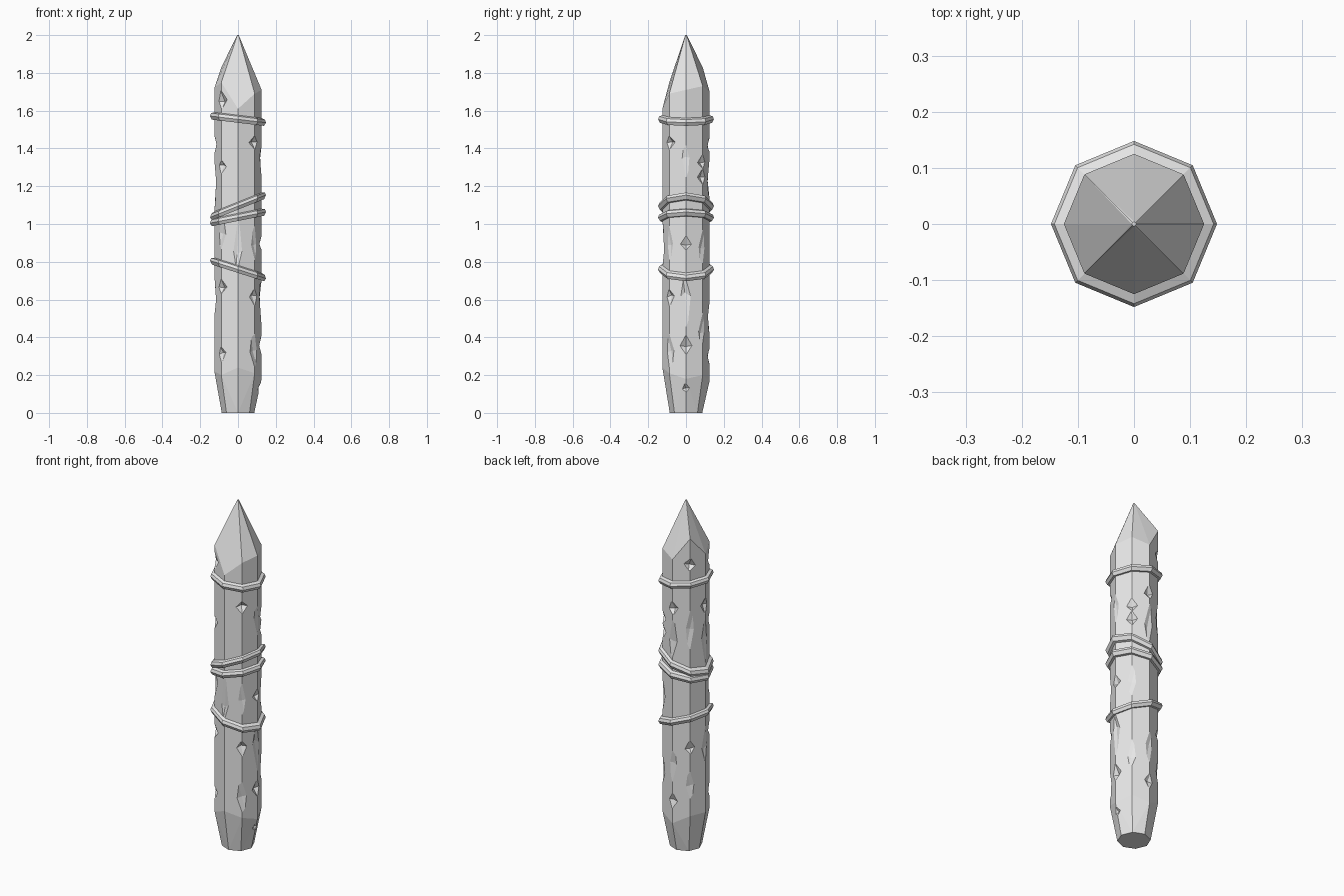
import bpy, bmesh, math, random
from mathutils import Matrix, Vector

random.seed(4)
SIDES = 8
POLE_R = 0.125

cube = bpy.data.objects.get("Cube")
if cube:
    bpy.data.objects.remove(cube, do_unlink=True)

grey = bpy.data.materials.new("plain grey")
grey.use_nodes = True
grey.diffuse_color = (0.8, 0.8, 0.8, 1)
grey.node_tree.nodes["Principled BSDF"].inputs["Base Color"].default_value = (0.8, 0.8, 0.8, 1)


def make_object(name, bm):
    bmesh.ops.recalc_face_normals(bm, faces=bm.faces)
    mesh = bpy.data.meshes.new(name)
    bm.to_mesh(mesh)
    bm.free()
    mesh.materials.append(grey)
    obj = bpy.data.objects.new(name, mesh)
    bpy.context.collection.objects.link(obj)
    return obj


def corner(i, r, z):
    a = math.tau * i / SIDES
    return Vector((r * math.cos(a), r * math.sin(a), z))


def bridge(bm, low, high):
    for i in range(SIDES):
        j = (i + 1) % SIDES
        bm.faces.new((low[i], low[j], high[j], high[i]))


# Eight-sided post with a tapered foot and an unevenly sharpened point
foot_z = [0.18, 0.2, 0.17, 0.22, 0.22, 0.2, 0.24, 0.21]
shoulder_z = [1.71, 1.73, 1.70, 1.83, 1.72, 1.75, 1.61, 1.69]
bm = bmesh.new()
rings = []
for radius, heights in ((0.086, [0] * SIDES), (POLE_R, foot_z),
                        (POLE_R, shoulder_z), (0.004, [2] * SIDES)):
    rings.append([bm.verts.new(corner(i, radius, heights[i])) for i in range(SIDES)])
for low, high in zip(rings, rings[1:]):
    bridge(bm, low, high)
bm.faces.new(rings[0][::-1])
bm.faces.new(rings[-1])
bmesh.ops.triangulate(bm, faces=[f for f in bm.faces if len(f.verts) == 4])
post = make_object("wooden_post", bm)

# Wedge cutters: short deep chips and long shallow shavings on the corners
chips = [(5, 0.08), (5, 0.31), (5, 0.67), (5, 1.30), (5, 1.66), (7, 0.61),
         (7, 1.43), (0, 0.90), (0, 0.36), (0, 0.12), (1, 1.25), (3, 0.62),
         (2, 0.30), (2, 1.42), (1, 1.33), (4, 1.42), (3, 1.68)]
shavings = [(2, 1.24), (2, 0.50), (0, 0.58), (0, 1.33), (4, 1.20), (4, 0.62),
            (6, 0.90), (7, 0.90), (3, 0.40), (1, 0.45), (5, 0.95), (3, 1.30),
            (7, 0.33), (1, 0.88)]


def add_wedge(bm, side, z, depth, width, height):
    geom = bmesh.ops.create_icosphere(bm, subdivisions=1, radius=0.001)
    bmesh.ops.delete(bm, geom=geom["verts"], context="VERTS")
    place = (Matrix.Translation(corner(side, POLE_R, z))
             @ Matrix.Rotation(math.tau * side / SIDES, 4, "Z")
             @ Matrix.Rotation(random.uniform(-0.25, 0.25), 4, "X"))
    skew = random.uniform(-0.4, 0.4) * height
    inner, outer = [bm.verts.new(place @ Vector((s * depth, 0, skew))) for s in (-1, 1)]
    belt = [bm.verts.new(place @ Vector(p)) for p in
            ((0, width, 0), (0, 0, height), (0, -width, 0), (0, 0, -height))]
    for a, b in zip(belt, belt[1:] + belt[:1]):
        bm.faces.new((a, b, outer))
        bm.faces.new((b, a, inner))


bm = bmesh.new()
for side, z in chips:
    add_wedge(bm, side, z, random.uniform(0.018, 0.028), 0.06, random.uniform(0.035, 0.055))
for side, z in shavings:
    add_wedge(bm, side, z, random.uniform(0.011, 0.018), 0.07, random.uniform(0.10, 0.16))
cutter = make_object("chip_cutter", bm)
cutter.hide_render = True

cut = post.modifiers.new("chips", "BOOLEAN")
cut.operation = "DIFFERENCE"
cut.solver = "EXACT"
cut.use_self = True
cut.object = cutter
bpy.context.view_layer.update()
carved = bpy.data.meshes.new_from_object(post.evaluated_get(bpy.context.evaluated_depsgraph_get()))
post.modifiers.clear()
post.data = carved
bpy.data.objects.remove(cutter, do_unlink=True)

# Tilted rope bands, each a faceted loop
band_profile = [(0.112, 0.024), (0.142, 0.013), (0.148, -0.003), (0.138, -0.021), (0.112, -0.021)]


def make_band(name, z, slope):
    bm = bmesh.new()
    loops = []
    for r, h in band_profile:
        points = [corner(i, r, z + h) for i in range(SIDES)]
        loops.append([bm.verts.new(p + Vector((0, 0, slope * p.x))) for p in points])
    for low, high in zip(loops, loops[1:] + loops[:1]):
        bridge(bm, low, high)
    make_object(name, bm)


make_band("top_rope_band", 1.557, -0.12)
make_band("upper_middle_rope_band", 1.097, 0.40)
make_band("lower_middle_rope_band", 1.037, 0.20)
make_band("bottom_rope_band", 0.762, -0.32)
